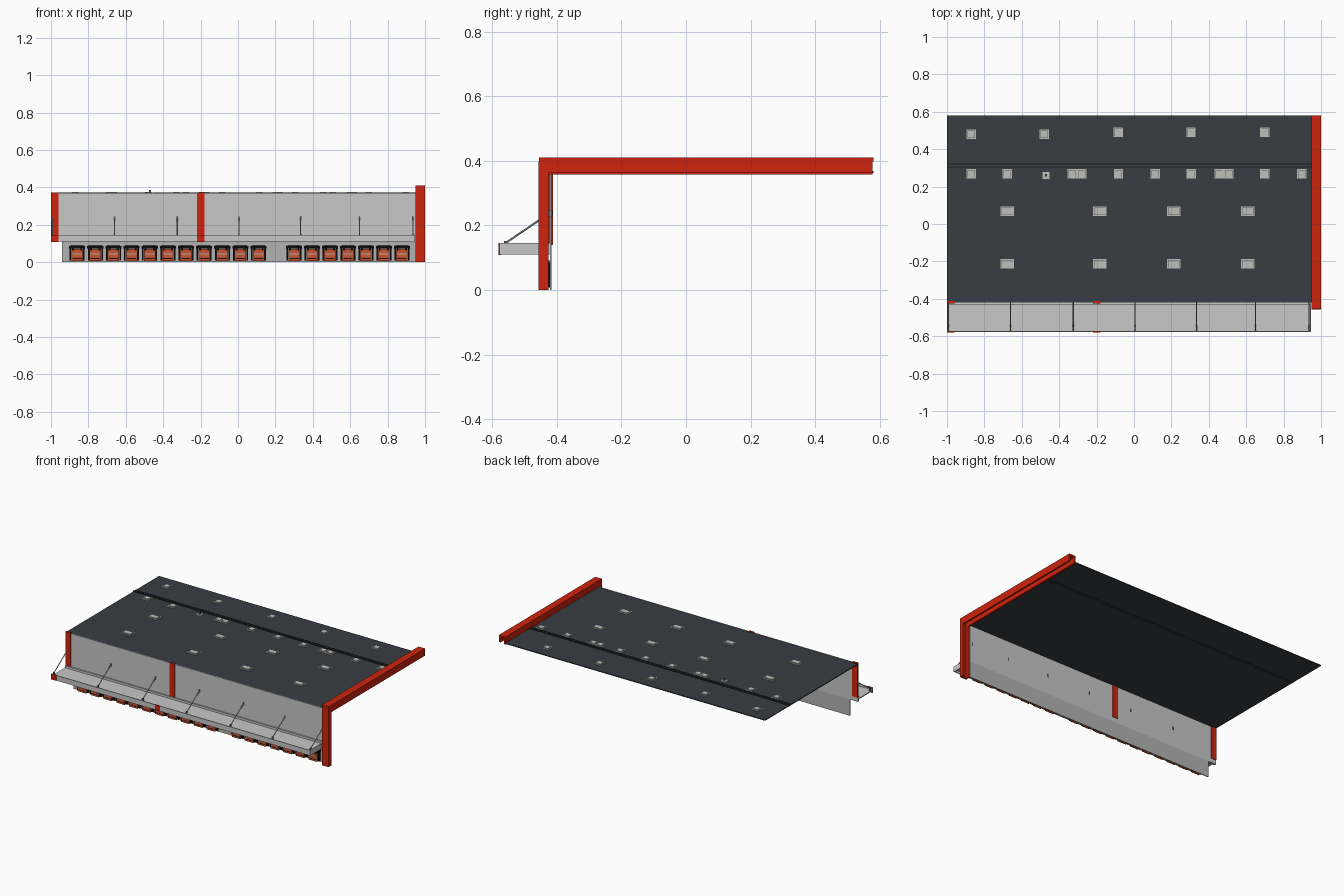
import bpy, bmesh, math
from mathutils import Vector


def material(name, r, g, b):
    m = bpy.data.materials.new(name)
    m.diffuse_color = (r, g, b, 1)
    return m


RED = material("red", 0.62, 0.017, 0.004)
WALL = material("light grey", 0.58, 0.58, 0.58)
BASE = material("mid grey", 0.45, 0.45, 0.45)
ROOF = material("slate", 0.04, 0.047, 0.056)
SEAM = material("dark slate", 0.012, 0.014, 0.017)
BLACK = material("black", 0.004, 0.004, 0.004)
ORANGE = material("orange", 0.58, 0.09, 0.03)
UNIT = material("pale grey", 0.52, 0.52, 0.5)
ROD = material("steel", 0.12, 0.12, 0.12)


def boxes(name, mat, spans):
    """One object from boxes given as (x0, x1, y0, y1, z0, z1)."""
    bm = bmesh.new()
    for x0, x1, y0, y1, z0, z1 in spans:
        vs = bmesh.ops.create_cube(bm, size=1)["verts"]
        for v in vs:
            v.co = Vector(((x0 + x1) / 2 + v.co.x * (x1 - x0),
                           (y0 + y1) / 2 + v.co.y * (y1 - y0),
                           (z0 + z1) / 2 + v.co.z * (z1 - z0)))
    me = bpy.data.meshes.new(name)
    bm.to_mesh(me)
    bm.free()
    me.materials.append(mat)
    ob = bpy.data.objects.new(name, me)
    bpy.context.collection.objects.link(ob)
    return ob


def centred(x, y, w, d, z0, z1):
    return (x - w / 2, x + w / 2, y - d / 2, y + d / 2, z0, z1)


# Front wall: full-width upper part, slightly shorter lower part
boxes("upper_wall", WALL, [(-1, 0.952, -0.421, -0.416, 0.11, 0.37)])
boxes("lower_wall", BASE, [(-0.94, 0.952, -0.421, -0.416, 0, 0.11)])

# Roof slab with raised expansion seam
boxes("roof", ROOF, [(-1, 0.952, -0.416, 0.58, 0.362, 0.368)])
boxes("roof_seam", SEAM, [(-1, 0.95, 0.302, 0.308, 0.361, 0.373),
                          (-1, 0.95, 0.318, 0.324, 0.361, 0.373)])
boxes("roof_seam_cover", ROOF, [(-1, 0.95, 0.308, 0.318, 0.361, 0.371)])

# Red end frame: open channel beam and channel post
t = 0.012
boxes("end_beam", RED, [(0.95, 1, -0.455, 0.58, 0.398, 0.41),
                        (1 - t, 1, -0.455, 0.578, 0.362, 0.398),
                        (0.95, 0.95 + t, -0.455, 0.578, 0.357, 0.398)])
boxes("end_post", RED, [(0.95, 1, -0.457, -0.445, 0, 0.398),
                        (1 - t, 1, -0.445, -0.425, 0, 0.362),
                        (0.95, 0.95 + t, -0.445, -0.425, 0, 0.357)])

# Red pilasters on the wall and matching bands on the canopy fascia
bands = [(-1.0, -0.96), (-0.218, -0.18)]
boxes("pilasters", RED, [(a, b, -0.425, -0.412, 0.14, 0.373) for a, b in bands])
boxes("fascia_bands", RED, [(a, b, -0.58, -0.573, 0.109, 0.146) for a, b in bands])

# Canopy: deck, front fascia, wall rail and right end plate
boxes("canopy_deck", WALL, [(-1, 0.947, -0.573, -0.421, 0.124, 0.131)])
boxes("canopy_fascia", WALL, [(-1, 0.947, -0.578, -0.572, 0.11, 0.145)])
boxes("canopy_rail", WALL, [(-1, 0.947, -0.43, -0.421, 0.11, 0.145)])
boxes("canopy_end", WALL, [(0.941, 0.947, -0.573, -0.421, 0.11, 0.145)])

# Sloping canopy tie rods, with wall anchors
rod_x = [-0.993, -0.66, -0.325, 0.005, 0.335, 0.65, 0.935]
start, end = Vector((0, -0.57, 0.138)), Vector((0, -0.415, 0.243))
for x in rod_x:
    bpy.ops.mesh.primitive_cylinder_add(
        vertices=8, radius=0.003, depth=(end - start).length,
        location=(start + end) / 2 + Vector((x, 0, 0)),
        rotation=(end - start).to_track_quat('Z', 'Y').to_euler())
    rod = bpy.context.object
    rod.name = "tie_rod"
    rod.data.materials.append(UNIT)
boxes("rod_anchors", ROD, [centred(x, -0.419, 0.007, 0.012, 0.228, 0.248) for x in rod_x]
      + [centred(x, -0.558, 0.007, 0.012, 0.13, 0.152) for x in rod_x])

# Loading docks: orange door, black surround, bumpers and rail
docks = [-0.86 + 0.097 * i for i in range(11)] + [0.3 + 0.096 * i for i in range(7)]
doors, surround, strips, hoods = [], [], [], []
for x in docks:
    doors.append(centred(x, -0.435, 0.062, 0.028, 0.008, 0.07))
    surround.append(centred(x, -0.436, 0.086, 0.03, 0.074, 0.086))
    for s in (-1, 1):
        surround.append(centred(x + s * 0.036, -0.43, 0.008, 0.02, 0.01, 0.076))
        surround.append(centred(x + s * 0.022, -0.45, 0.01, 0.004, 0.062, 0.076))
    surround.append(centred(x, -0.449, 0.05, 0.002, 0.018, 0.022))
    strips.append(centred(x, -0.449, 0.05, 0.003, 0.042, 0.047))
    hoods.append(centred(x, -0.43, 0.07, 0.02, 0.086, 0.091))
boxes("dock_doors", ORANGE, doors)
boxes("dock_surrounds", BLACK, surround)
boxes("dock_strips", BASE, strips)
boxes("dock_hoods", ROD, hoods)

# Rooftop units: flat curb, dark gap and raised cap
units = [(-0.87, 0.48, 1), (-0.48, 0.48, 1), (-0.085, 0.49, 1), (0.305, 0.49, 1), (0.70, 0.49, 1)]
units += [(x, 0.268, 1) for x in (-0.87, -0.677, -0.33, -0.28, -0.083, 0.113,
                                  0.307, 0.455, 0.507, 0.70, 0.897)]
units += [(x, y, 1.45) for y in (0.068, -0.213) for x in (-0.677, -0.182, 0.212, 0.608)]
boxes("unit_curbs", UNIT, [centred(x, y, 0.05 * k, 0.052, 0.366, 0.371) for x, y, k in units])
boxes("unit_gaps", ROD, [centred(x, y, 0.05 * k - 0.011, 0.041, 0.37, 0.372) for x, y, k in units])
boxes("unit_caps", UNIT, [centred(x, y, 0.05 * k - 0.015, 0.037, 0.37, 0.376) for x, y, k in units])

# Small roof vent
boxes("vent_base", UNIT, [centred(-0.47, 0.26, 0.038, 0.038, 0.366, 0.374)])
boxes("vent_cap", ROD, [centred(-0.47, 0.26, 0.012, 0.012, 0.374, 0.386)])
